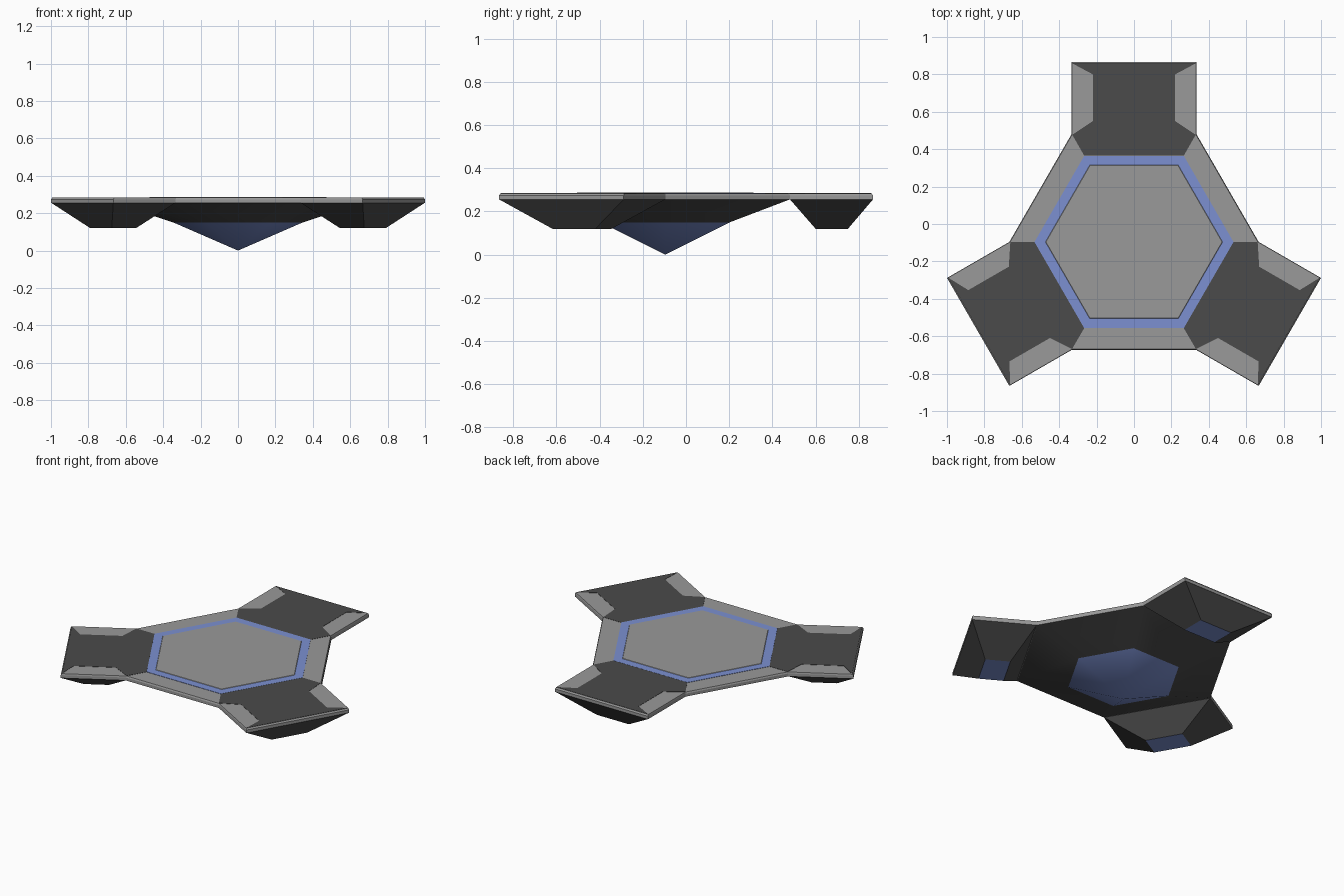
import bpy, bmesh
from math import sin, cos, radians, pi
from mathutils import Vector, Matrix

if "Cube" in bpy.data.objects:
    bpy.data.objects.remove(bpy.data.objects["Cube"])

CY = -0.096          # y of the three-fold axis
R = 2 / 3            # outer hexagon radius
AP = R * sin(pi / 3) # hexagon apothem, where each arm starts
TIP = 0.962          # arm end distance from the axis
W = R / 2            # arm half width


def material(name, rgb):
    m = bpy.data.materials.new(name)
    m.diffuse_color = (*rgb, 1)
    m.use_nodes = True
    m.node_tree.nodes["Principled BSDF"].inputs["Base Color"].default_value = m.diffuse_color
    return m


GREY = material("grey", (0.32, 0.32, 0.32))
DARK = material("dark", (0.07, 0.07, 0.07))
BLUE = material("blue", (0.20, 0.28, 0.64))


def loft(name, loops, mat, cap_mat=None, cap_start=True, cap_end=True, turn=0, smooth=False):
    """Skin matching loops of points; the end cap may have its own material."""
    bm = bmesh.new()
    rot = Matrix.Translation((0, CY, 0)) @ Matrix.Rotation(turn, 4, 'Z')
    rings = [[bm.verts.new(rot @ Vector(p)) for p in loop] for loop in loops]
    n = len(rings[0])
    for a, b in zip(rings, rings[1:]):
        for i in range(n):
            j = (i + 1) % n
            if len(b) == 1:
                bm.faces.new((a[i], a[j], b[0]))
            else:
                bm.faces.new((a[i], a[j], b[j], b[i]))
    if cap_start:
        bm.faces.new(rings[0][::-1])
    if cap_end and len(rings[-1]) > 2:
        bm.faces.new(rings[-1]).material_index = 1 if cap_mat else 0
    bmesh.ops.recalc_face_normals(bm, faces=bm.faces)
    me = bpy.data.meshes.new(name)
    bm.to_mesh(me)
    bm.free()
    me.materials.append(mat)
    if cap_mat:
        me.materials.append(cap_mat)
    ob = bpy.data.objects.new(name, me)
    bpy.context.collection.objects.link(ob)
    if smooth:
        bpy.ops.object.select_all(action='DESELECT')
        ob.select_set(True)
        bpy.context.view_layer.objects.active = ob
        bpy.ops.object.shade_smooth_by_angle(angle=radians(30))
    return ob


def hexagon(r, z):
    return [(r * cos(k * pi / 3), r * sin(k * pi / 3), z) for k in range(6)]


def rect(w, y0, y1, z):
    return [(w, y0, z), (w, y1, z), (-w, y1, z), (-w, y0, z)]


def outline(scale, z):
    """Hexagon with an arm on every second side."""
    pts = []
    for k in range(3):
        m = Matrix.Rotation(k * 2 * pi / 3, 3, 'Z')
        for x, y in ((W, AP), (W, TIP), (-W, TIP), (-W, AP)):
            pts.append(m @ Vector((x * scale, y * scale, z)))
    return pts


# Deck with a chamfered rim
loft("deck", [outline(1, 0.255), outline(1, 0.274), outline(0.993, 0.283)], GREY)

# Underside hull and its glowing blue point
loft("hull", [hexagon(R, 0.256), hexagon(0.345, 0.15)], DARK,
     cap_start=False, cap_end=False, smooth=True)
loft("lower_light", [hexagon(0.345, 0.15), [(0, 0, 0)]], BLUE,
     cap_start=False, smooth=True)

# Blue ring and the raised central panel
loft("light_ring", [hexagon(0.532, 0.28), hexagon(0.532, 0.285)], BLUE)
loft("centre_panel", [hexagon(0.475, 0.28), hexagon(0.475, 0.284), hexagon(0.471, 0.287)], GREY)

# Three arms: tapered pod below, dark inlay on top
half = [(0.266, 0.461), (0.33, 0.573), (0.22, 0.646), (0.22, 0.896), (0.328, 0.954)]
inlay = half + [(-x, y) for x, y in reversed(half)]
for k in range(3):
    turn = k * 2 * pi / 3
    loft(f"arm_pod_{k + 1}", [rect(W, AP, TIP, 0.256), rect(0.115, 0.696, 0.846, 0.12)],
         DARK, BLUE, cap_start=False, turn=turn)
    loft(f"arm_inlay_{k + 1}", [[(x, y, z) for x, y in inlay] for z in (0.28, 0.2845)],
         DARK, turn=turn)
